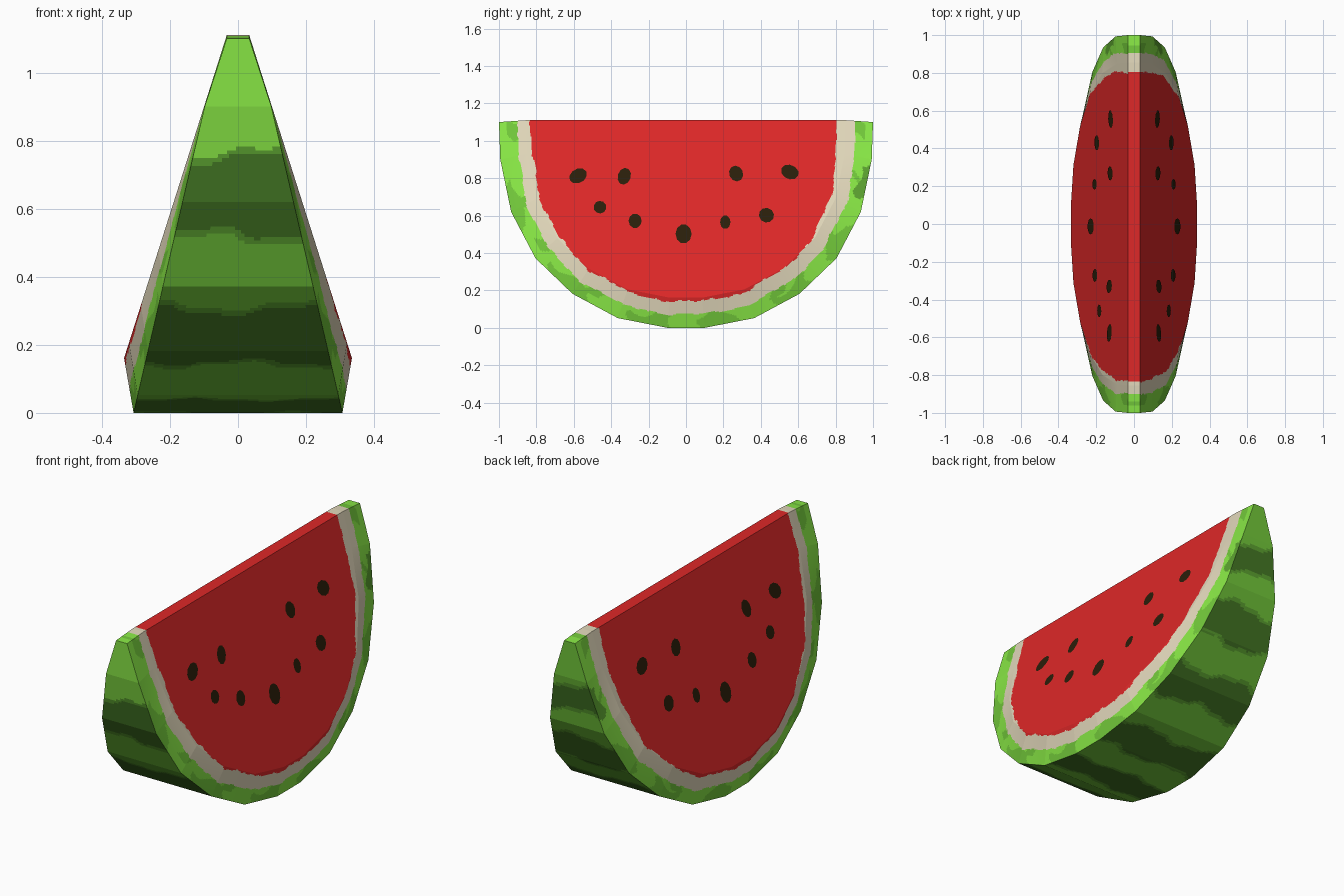
import bpy, bmesh, math
from mathutils import Vector

if "Cube" in bpy.data.objects:
    bpy.data.objects.remove(bpy.data.objects["Cube"])


def material(name, r, g, b):
    m = bpy.data.materials.new(name)
    lin = [((c / 255 + 0.055) / 1.055) ** 2.4 for c in (r, g, b)]
    m.diffuse_color = (*lin, 1)
    m.use_nodes = True
    m.node_tree.nodes["Principled BSDF"].inputs["Base Color"].default_value = m.diffuse_color
    return m


RED, CREAM, LIGHT, MID, EDGE, DARK = range(6)
mats = [material("flesh red", 222, 40, 40), material("pith cream", 226, 216, 187),
        material("light green", 138, 234, 70), material("mid green", 114, 200, 58),
        material("stripe edge green", 92, 162, 48), material("dark green", 68, 120, 36)]
seed_mat = material("seed brown", 42, 30, 10)

# Half profile of the rind (y, z), mirrored to give the whole outline
half = [(1, 1.10), (0.993, 0.9), (0.935, 0.62), (0.805, 0.372),
        (0.607, 0.182), (0.365, 0.052), (0.10, 0)]
outline = [(-y, z) for y, z in half] + half[::-1]
TOP, TOP_X, FOLD = 1.11, 0.033, 0.855


def flesh_x(z):
    return TOP_X + 0.318 * (TOP - z)


def rind_x(z):
    return TOP_X + (1.1 - z) * 0.325 if z > 0.9 else 0.098 + (0.9 - z) * 0.232


# Dense columns along the outline: arc length, outer point, inner fold point
outer_pts = [Vector((rind_x(z), y, z)) for y, z in outline]
inner_pts = []
for y, z in outline:
    zi = TOP if z == 1.10 else TOP - (TOP - z) * FOLD
    inner_pts.append(Vector((flesh_x(zi), y * FOLD, zi)))
columns, arc, N = [], 0, 24
for i in range(len(outline) - 1):
    length = (Vector(outline[i + 1]) - Vector(outline[i])).length
    last = i == len(outline) - 2
    for k in range(N + last):
        t = k / N
        columns.append((arc + t * length, outer_pts[i].lerp(outer_pts[i + 1], t),
                        inner_pts[i].lerp(inner_pts[i + 1], t)))
    arc += length


def cut_point(col, s, side):
    _, o, n = col
    if s <= FOLD:
        p = Vector((TOP_X, 0, TOP)).lerp(n, s / FOLD)
    else:
        p = n.lerp(o, (s - FOLD) / (1 - FOLD))
    return Vector((p.x * side, p.y, p.z))


# Colour rules
dark_bands = [(.34, .61), (.85, 1.13), (1.37, 1.6), (1.76, 1.98),
              (2.2, 2.42), (2.58, 2.80), (2.96, 3.14)]


def skin_colour(u, x):
    u += 0.02 * math.sin(15 * x + 9 * u - 2.5) + 0.008 * math.sin(41 * x + 5 * u)
    for a, b in dark_bands:
        if a < u < b:
            return DARK if a + .02 < u < b - .02 else EDGE
    return LIGHT if u < .34 else MID


def cut_colour(u, s, side):
    w = 0.005 * math.sin(13 * u + side) + 0.003 * math.sin(37 * u) + 0.002 * math.sin(91 * u)
    depth = math.sin(math.pi * u / arc)
    back = max(0, u - 2.6) / 0.75
    if s < 0.83 + 0.043 * depth ** 2 + w - 0.025 * back:
        return RED
    if s < 0.895 + 0.040 * depth + 0.8 * w + 0.01 * back:
        return CREAM
    # mid green patches: where skin stripes meet the rim, and some inner flecks
    v = u + 0.02 * math.sin(60 * s)
    rim = 0.95 + 0.02 * math.sin(23 * u)
    if s > rim and any(a < v < b for a, b in dark_bands):
        return EDGE if u > 2.9 else MID
    if s < 0.96 and math.sin(17 * v + 1) + 0.6 * math.sin(29 * v) > 0.75:
        return MID
    return LIGHT


bm = bmesh.new()
cache = {}


def face(points, colour):
    verts = []
    for p in points:
        key = tuple(round(c, 5) for c in p)
        if key not in cache:
            cache[key] = bm.verts.new(p)
        if cache[key] not in verts:
            verts.append(cache[key])
    if len(verts) > 2:
        bm.faces.new(verts).material_index = colour


rings = [0, 0.78] + [0.78 + 0.005 * i for i in range(1, 15)] + [FOLD] \
    + [FOLD + 0.005 * i for i in range(1, 30)]

# Two cut sides
for a, b in zip(columns, columns[1:]):
    for s, t in zip(rings, rings[1:]):
        for side in (1, -1):
            face([cut_point(a, s, side), cut_point(b, s, side),
                  cut_point(b, t, side), cut_point(a, t, side)],
                 cut_colour((a[0] + b[0]) / 2, (s + t) / 2, side))

# Narrow top edge
for col in (columns[0], columns[-1]):
    for s, t in zip(rings, rings[1:]):
        face([cut_point(col, s, 1), cut_point(col, t, 1),
              cut_point(col, t, -1), cut_point(col, s, -1)],
             cut_colour(col[0], (s + t) / 2, 1))

# Striped outer skin
NX = 40
for a, b in zip(columns, columns[1:]):
    for k in range(NX):
        f, g = 2 * k / NX - 1, 2 * (k + 1) / NX - 1
        pts = [Vector((c[1].x * h, c[1].y, c[1].z)) for c, h in ((a, f), (a, g), (b, g), (b, f))]
        face(pts, skin_colour((a[0] + b[0]) / 2, sum(p.x for p in pts) / 4))

bmesh.ops.recalc_face_normals(bm, faces=bm.faces)
me = bpy.data.meshes.new("melon_slice")
bm.to_mesh(me)
bm.free()
for m in mats:
    me.materials.append(m)
bpy.context.collection.objects.link(bpy.data.objects.new("melon_slice", me))

# Seeds: thin plates on the cut faces (y, z, half width, half height, tilt)
seeds = [(-.577, .812, .05, .038, .5), (-.33, .81, .035, .046, -.3), (-.46, .645, .034, .034, .4),
         (-.272, .572, .035, .039, 0), (-.013, .502, .043, .052, 0), (.21, .565, .028, .037, 0),
         (.268, .825, .037, .043, .4), (.43, .602, .041, .039, -.5), (.555, .833, .049, .038, -.4)]
bm = bmesh.new()
for y, z, w, h, tilt in seeds:
    ring = []
    for k in range(10):
        a = math.tau * k / 10
        dy, dz = w * math.cos(a), h * math.sin(a)
        py = y + dy * math.cos(tilt) - dz * math.sin(tilt)
        pz = z + dy * math.sin(tilt) + dz * math.cos(tilt)
        ring.append(bm.verts.new((flesh_x(pz) + 0.003, py, pz)))
    bm.faces.new(ring)
me = bpy.data.meshes.new("seeds")
bm.to_mesh(me)
bm.free()
me.materials.append(seed_mat)
seeds_ob = bpy.data.objects.new("seeds", me)
bpy.context.collection.objects.link(seeds_ob)
seeds_ob.modifiers.new("both sides", 'MIRROR').use_axis[0] = True
